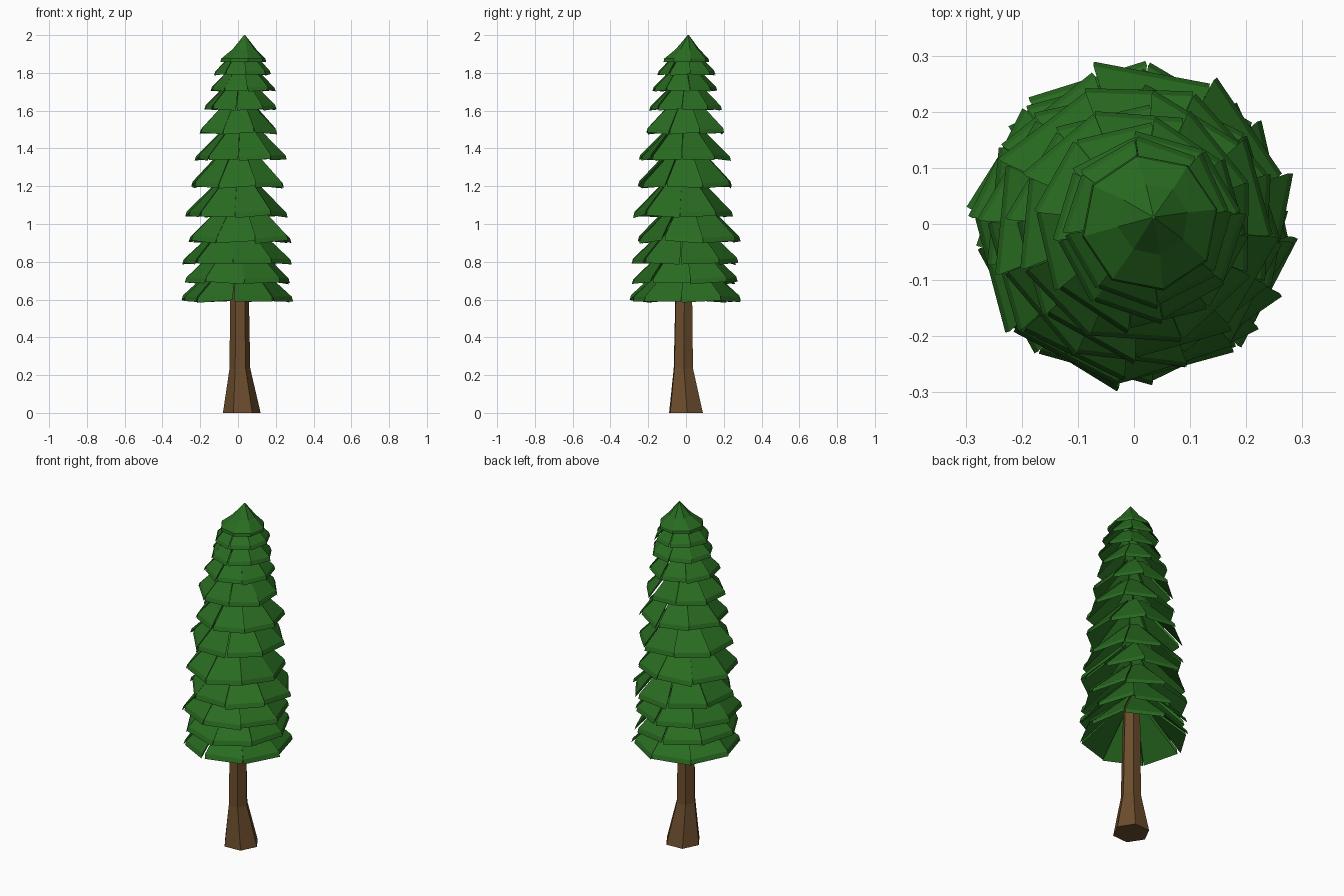
import bpy, bmesh, math, random
from mathutils import Vector

if "Cube" in bpy.data.objects:
    bpy.data.objects.remove(bpy.data.objects["Cube"])

random.seed(4)


def material(name, rgb):
    m = bpy.data.materials.new(name)
    m.diffuse_color = (*rgb, 1)
    m.use_nodes = True
    m.node_tree.nodes["Principled BSDF"].inputs["Base Color"].default_value = m.diffuse_color
    return m


GREEN = material("needle green", (0.022, 0.15, 0.015))
BROWN = material("bark brown", (0.15, 0.073, 0.026))


def finish(bm, name, mat):
    bmesh.ops.recalc_face_normals(bm, faces=bm.faces)
    me = bpy.data.meshes.new(name)
    bm.to_mesh(me)
    bm.free()
    me.materials.append(mat)
    ob = bpy.data.objects.new(name, me)
    bpy.context.collection.objects.link(ob)


def loft(name, mat, rings, sides, turn):
    """Closed loft through rings of (cx, cy, z, rx, ry)."""
    bm = bmesh.new()
    loops = []
    for cx, cy, z, rx, ry in rings:
        loops.append([bm.verts.new((cx + rx * math.cos(turn + i * math.tau / sides),
                                    cy + ry * math.sin(turn + i * math.tau / sides), z))
                      for i in range(sides)])
    for a, b in zip(loops, loops[1:]):
        for i in range(sides):
            j = (i + 1) % sides
            bm.faces.new((a[i], a[j], b[j], b[i]))
    bm.faces.new(loops[0])
    bm.faces.new(loops[-1])
    finish(bm, name, mat)


# Trunk: flared six-sided foot, slim stem ending inside the foliage
loft("trunk", BROWN, [(0.02, 0.0, 0, 0.1, 0.1), (0.01, -0.014, 0.235, 0.055, 0.057),
                      (0.008, -0.012, 0.6, 0.05, 0.05), (0.008, -0.01, 0.84, 0.046, 0.046)], 6, 0.06)

# Foliage tiers: rim height, radius, centre x, centre y
TIERS = [(0.59, 0.278, 0.0, 0.0), (0.688, 0.27, 0.0, -0.008),
         (0.79, 0.275, -0.008, -0.008), (0.905, 0.268, 0.01, 0.01),
         (1.04, 0.258, 0.0, -0.015), (1.195, 0.248, 0.003, 0.0),
         (1.34, 0.225, 0.016, -0.008), (1.48, 0.207, 0.006, -0.003),
         (1.605, 0.18, 0.013, 0.0), (1.705, 0.159, 0.026, -0.005),
         (1.79, 0.142, 0.023, 0.003)]
SIDES = 8

for t, (z, R, cx, cy) in enumerate(TIERS):
    bm = bmesh.new()
    thick = 0.015 + 0.04 * R
    start = -math.pi / 2 + (t % 2) * 0.25 + random.uniform(-0.15, 0.15)
    r_top = 0.05
    h = min((R - r_top) * 1.0, 0.21)
    half = math.tan(math.pi / SIDES)
    for k in range(SIDES):
        a = start + (k + 0.5) * math.tau / SIDES
        radial = Vector((math.cos(a), math.sin(a), 0))
        side = Vector((-math.sin(a), math.cos(a), 0))
        skew = random.uniform(0.0, 0.012) * R / 0.28
        roll = random.uniform(-0.008, 0.01) * R / 0.28
        rr = R * random.uniform(0.91, 0.95)
        # sloped shingle: one rim corner sits further out than the other
        top, low = [], []
        for r, s, zz in ((rr, -1, z), (rr, 1, z), (r_top, 1, z + h), (r_top, -1, z + h)):
            p = radial * (r + s * skew) + side * (s * r * half)
            p += Vector((cx, cy, zz + thick + s * roll))
            top.append(bm.verts.new(p))
            low.append(bm.verts.new(p + radial * 0.008 - Vector((0, 0, thick))))
        bm.faces.new(top)
        bm.faces.new(low[::-1])
        for i in range(4):
            j = (i + 1) % 4
            bm.faces.new((top[i], low[i], low[j], top[j]))
    finish(bm, f"foliage_tier_{t + 1}", GREEN)

# Pointed crown with a hollow-curved slope
loft("crown", GREEN, [(0.03, 0.005, 1.9, 0.06, 0.06), (0.028, 0.002, 1.858, 0.123, 0.123),
                      (0.028, 0.002, 1.875, 0.12, 0.12), (0.034, 0.008, 1.925, 0.064, 0.064),
                      (0.035, 0.012, 2.0, 0.003, 0.003)], SIDES, 0.2)
